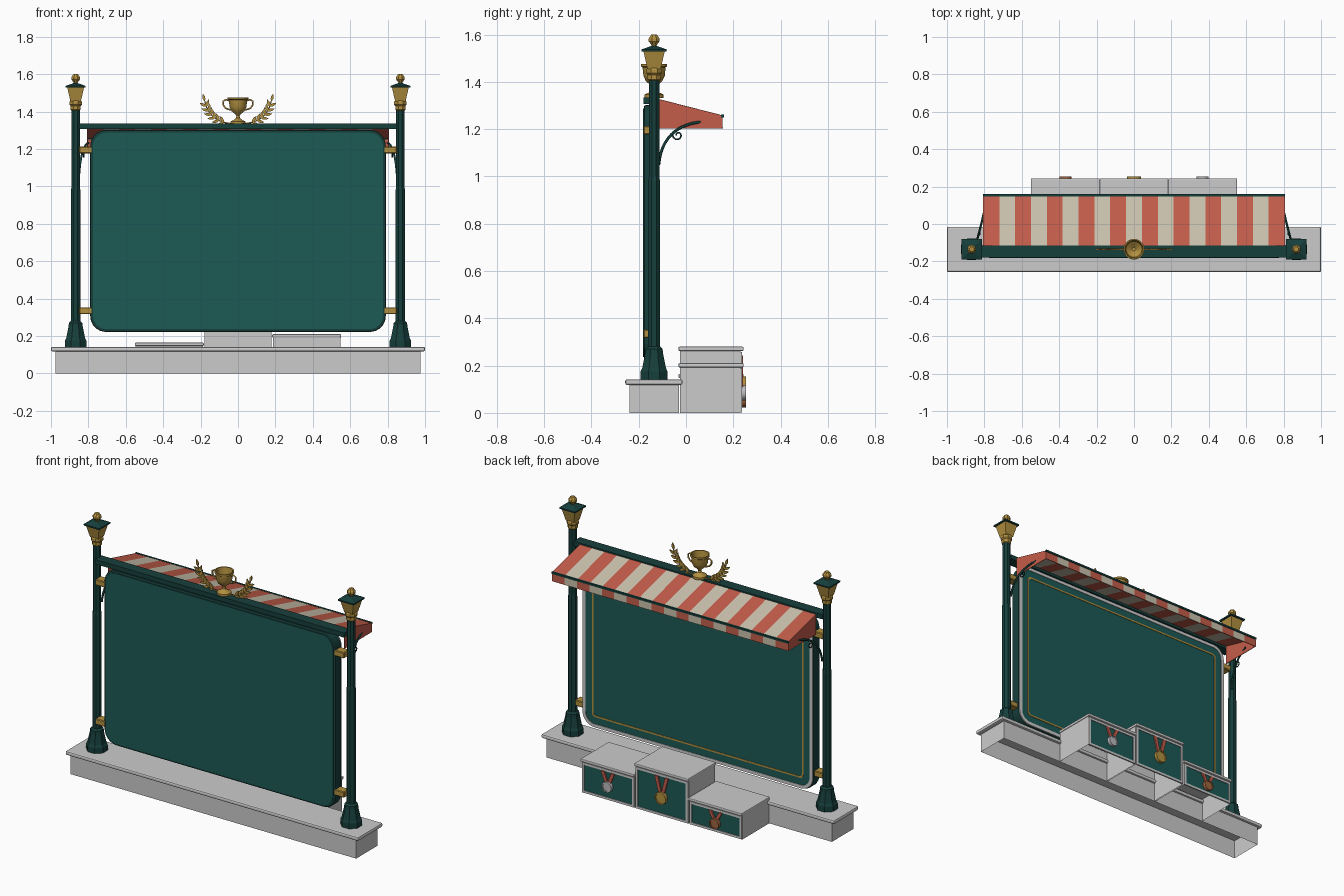
import bpy, bmesh, math
from math import sin, cos, pi, radians
from mathutils import Vector

if "Cube" in bpy.data.objects:
    bpy.data.objects.remove(bpy.data.objects["Cube"])


def mat(name, r, g, b):
    m = bpy.data.materials.new(name)
    m.diffuse_color = (r, g, b, 1)
    m.use_nodes = True
    m.node_tree.nodes["Principled BSDF"].inputs["Base Color"].default_value = m.diffuse_color
    return m


DARK = mat("dark_green", 0.008, 0.05, 0.045)
GREEN = mat("board_green", 0.012, 0.10, 0.09)
GOLD = mat("gold", 0.45, 0.28, 0.05)
RED = mat("red", 0.55, 0.11, 0.07)
CREAM = mat("cream", 0.60, 0.54, 0.42)
BRONZE = mat("bronze", 0.35, 0.13, 0.05)
SILVER = mat("silver", 0.5, 0.5, 0.52)
YC = -0.135      # post line


def finish(name, bm, mats, smooth=False, fix=True):
    if fix:
        bmesh.ops.recalc_face_normals(bm, faces=bm.faces)
    me = bpy.data.meshes.new(name)
    bm.to_mesh(me)
    bm.free()
    for m in mats:
        if m:
            me.materials.append(m)
    if smooth:
        for p in me.polygons:
            p.use_smooth = True
        me.set_sharp_from_angle(angle=radians(35))
    ob = bpy.data.objects.new(name, me)
    bpy.context.collection.objects.link(ob)
    return ob


def bevel(ob, w, seg=2):
    b = ob.modifiers.new("bevel", 'BEVEL')
    b.width, b.segments, b.limit_method = w, seg, 'ANGLE'
    return ob


def box(name, x, y, z, m=None, bottom=True):
    bm = bmesh.new()
    bmesh.ops.create_cube(bm, size=1)
    for v in bm.verts:
        v.co = [a + (c + 0.5) * (b - a) for c, (a, b) in zip(v.co, (x, y, z))]
    if not bottom:
        bmesh.ops.delete(bm, geom=[f for f in bm.faces if f.normal.z < -0.5], context='FACES_ONLY')
    return finish(name, bm, [m], fix=bottom)


def prism(name, pts, y0, y1, m=None, hole=None):
    """Extrude an x-z outline along y, optionally as a ring."""
    bm = bmesh.new()
    loops = [[bm.verts.new((x, y, z)) for x, z in p]
             for p in ([pts, hole] if hole else [pts]) for y in (y0, y1)]
    if hole:
        a, b, c, d = loops
        pairs = [(a, b), (b, d), (d, c), (c, a)]
    else:
        bm.faces.new(loops[0])
        bm.faces.new(loops[1])
        pairs = [loops]
    n = len(pts)
    for p, q in pairs:
        for i in range(n):
            j = (i + 1) % n
            bm.faces.new((p[i], p[j], q[j], q[i]))
    return finish(name, bm, [m])


def lathe(name, prof, n, x, y, m, smooth=False):
    """Revolve (half width, z) points; flat sides face the axes."""
    bm = bmesh.new()
    k = 1 / cos(pi / n)
    rings = [[bm.verts.new((x + r * k * cos((i + .5) * 2 * pi / n),
                            y + r * k * sin((i + .5) * 2 * pi / n), z)) for i in range(n)]
             for r, z in prof]
    for a, b in zip(rings, rings[1:]):
        for i in range(n):
            j = (i + 1) % n
            bm.faces.new((a[i], a[j], b[j], b[i]))
    bm.faces.new(rings[0])
    bm.faces.new(rings[-1])
    return finish(name, bm, [m], smooth)


def tube(name, pts, r, m):
    cu = bpy.data.curves.new(name, 'CURVE')
    cu.dimensions, cu.bevel_depth, cu.bevel_resolution, cu.use_fill_caps = '3D', r, 1, True
    sp = cu.splines.new('POLY')
    sp.points.add(len(pts) - 1)
    for p, c in zip(sp.points, pts):
        p.co = (*c, 1)
    cu.materials.append(m)
    ob = bpy.data.objects.new(name, cu)
    bpy.context.collection.objects.link(ob)


def rrect(hw, z0, z1, r, n=8):
    out = []
    for k, (cx, cz) in enumerate([(hw - r, z1 - r), (r - hw, z1 - r), (r - hw, z0 + r), (hw - r, z0 + r)]):
        for i in range(n + 1):
            a = (k + i / n) * pi / 2
            out.append((cx + r * cos(a), cz + r * sin(a)))
    return out


def bez(p, t):
    return p[0] * (1 - t) ** 2 + p[1] * 2 * t * (1 - t) + p[2] * t * t


# Plinth
box("plinth_body", (-.975, .975), (-.24, -.03), (0, .12), bottom=False)
bevel(box("plinth_cap", (-1, 1), (-.257, -.015), (.118, .142)), .008)

# Winners' steps with framed panels and medals
for nm, cx, h, mz, metal in (("third", -.367, .165, .055, BRONZE), ("first", 0, .28, .115, GOLD),
                             ("second", .367, .21, .085, SILVER)):
    x0, x1 = cx - .18, cx + .18
    box(nm + "_step", (x0, x1), (-.026, .23), (0, h - .015), bottom=False)
    bevel(box(nm + "_step_cap", (cx - .184, cx + .184), (-.032, .244), (h - .018, h)), .005)
    zt = h - .02
    rect = lambda i: [(x0 + i, i), (x1 - i, i), (x1 - i, zt - i), (x0 + i, zt - i)]
    prism(nm + "_panel_frame", rect(.002), .228, .237, None, rect(.016))
    prism(nm + "_panel", rect(.014), .228, .233, GREEN)
    r = .038 if nm == "first" else .032
    disc = lambda q: [(cx + q * cos(i * pi / 12), mz + q * sin(i * pi / 12)) for i in range(24)]
    prism(nm + "_medal", disc(r - .004), .233, .248, metal)
    prism(nm + "_medal_rim", disc(r), .233, .253, metal, disc(r - .007))
    for s in (-1, 1):
        prism(nm + "_ribbon", [(cx + s * .024, zt - .018), (cx + s * .046, zt - .018),
                               (cx + s * .02, mz + r * .75), (cx, mz + r * .75)], .232, .242, RED)

# Lamp posts, lanterns, board clamps, awning arms
for s in (-1, 1):
    px = s * .868
    lathe("post_foot", [(.057, .14), (.057, .175), (.05, .19), (.038, .25), (.036, .27), (.026, .28)], 8, px, YC, DARK)
    lathe("post_shaft", [(.025, .27), (.025, .98), (.022, 1.0), (.022, 1.42)], 8, px, YC, DARK)
    lathe("lantern_neck", [(.022, 1.405), (.027, 1.41), (.027, 1.43), (.033, 1.437), (.033, 1.452), (.028, 1.46)], 8, px, YC, GOLD)
    lathe("lantern_glass", [(.028, 1.455), (.045, 1.53)], 4, px, YC, GOLD)
    lathe("lantern_roof", [(.053, 1.528), (.054, 1.537), (.012, 1.552)], 4, px, YC, DARK)
    lathe("lantern_finial", [(.008, 1.548), (.014, 1.56), (.023, 1.572), (.023, 1.584), (.012, 1.6)], 8, px, YC, GOLD)
    for z in (.335, 1.195):
        a, b = sorted((s * .78, s * .85))
        bevel(box("board_clamp", (a, b), (-.18, -.125), (z - .018, z + .018), GOLD), .004, 1)
    P = [Vector((s * .85, -.115, 1.05)), Vector((s * .84, -.10, 1.215)), Vector((s * .80, .07, 1.232))]
    tube("awning_arm", [bez(P, i / 12) for i in range(13)], .006, DARK)
    tube("arm_scroll", [(s * .825, -.035 + (.024 - .0015 * i) * cos(2.4 + i * .6),
                         1.175 + (.024 - .0015 * i) * sin(2.4 + i * .6)) for i in range(13)], .004, DARK)

# Top beam
box("top_beam", (-.85, .85), (-.18, -.115), (1.307, 1.335), DARK)

# Display board
bevel(prism("board_cabinet", rrect(.79, .222, 1.302, .085), -.178, -.118, DARK), .008)
prism("board_back", rrect(.775, .237, 1.287, .072), -.182, -.17, GREEN)
prism("board_trim", rrect(.785, .227, 1.297, .08), -.12, -.112, None, rrect(.765, .247, 1.277, .06))
prism("board_face", rrect(.767, .245, 1.279, .062), -.12, -.115, GREEN)
prism("gold_border", rrect(.722, .29, 1.234, .025), -.117, -.1125, GOLD, rrect(.712, .30, 1.224, .018))

# Striped awning
N, W = 19, .805
bm = bmesh.new()
prof = [(-.115, 1.325), (.153, 1.257), (.153, 1.203)]
rows = [[bm.verts.new((-W + 2 * W * i / N, y, z)) for i in range(N + 1)] for y, z in prof]
for a, b in zip(rows, rows[1:]):
    for i in range(N):
        bm.faces.new((a[i], b[i], b[i + 1], a[i + 1])).material_index = i % 2
for i in (0, N):
    c = bm.verts.new((rows[0][i].co.x, -.115, 1.203))
    bm.faces.new((rows[0][i], rows[1][i], rows[2][i], c))
sol = finish("awning", bm, [RED, CREAM]).modifiers.new("thickness", 'SOLIDIFY')
sol.thickness, sol.offset = .005, 0
box("awning_rail", (-W - .002, W + .002), (.148, .16), (1.25, 1.262), DARK)

# Trophy
lathe("trophy_cup", [(.04, 1.333), (.04, 1.347), (.024, 1.354), (.010, 1.366), (.009, 1.378), (.014, 1.386),
                     (.034, 1.402), (.045, 1.425), (.049, 1.462), (.055, 1.466), (.055, 1.476),
                     (.048, 1.476), (.042, 1.43), (.01, 1.405)], 20, 0, YC, GOLD, True)
for s in (-1, 1):
    tube("trophy_handle", [(s * x, YC, z) for x, z in ((.046, 1.458), (.065, 1.464), (.08, 1.455),
         (.08, 1.437), (.066, 1.418), (.038, 1.408))], .005, GOLD)
    # Laurel branch
    P = [Vector((.025, 1.335)), Vector((.15, 1.34)), Vector((.178, 1.455))]
    tube("laurel_stem", [(s * p.x, YC, p.y) for p in (bez(P, i / 10) for i in range(11))], .004, GOLD)
    for k in range(7):
        t = .22 + k * .13
        p = bez(P, t)
        d = bez(P, t + .01) - p
        base = math.atan2(d.y, d.x)
        for off in ((.7, -.7) if k < 6 else (0,)):
            u = Vector((cos(base + off), sin(base + off)))
            v = Vector((-u.y, u.x))
            q = [p + u * (.042 * a) + v * (.009 * b) for a, b in
                 ((0, 0), (.3, -.8), (.6, -.8), (1, 0), (.6, .8), (.3, .8))]
            prism("laurel_leaf", [(s * w.x, w.y) for w in q], YC - .004, YC + .004, GOLD)
